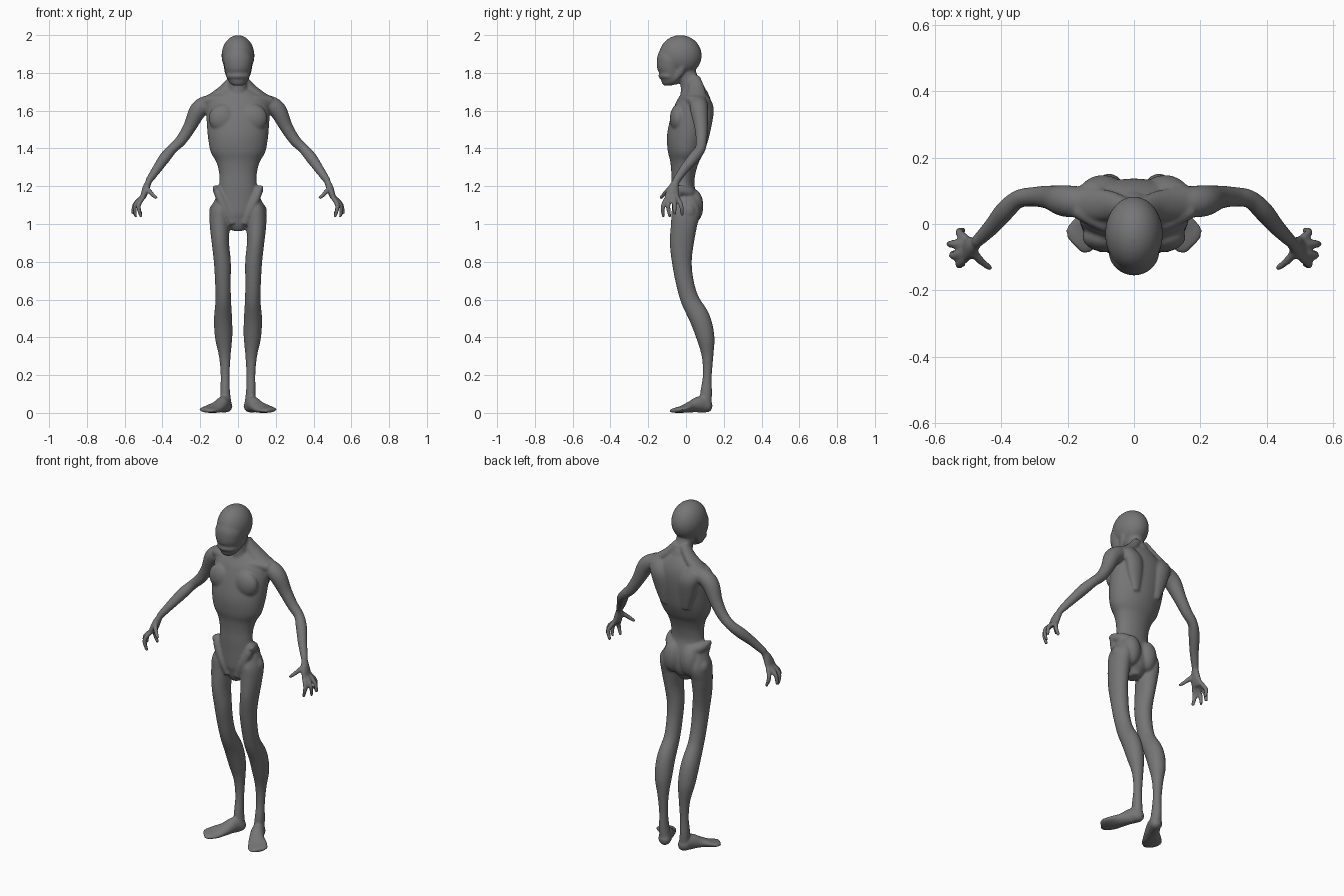
import bpy, bmesh, math
from mathutils import Vector

parts = []


def add_object(name, bm):
    bmesh.ops.recalc_face_normals(bm, faces=bm.faces[:])
    mesh = bpy.data.meshes.new(name)
    bm.to_mesh(mesh)
    bm.free()
    obj = bpy.data.objects.new(name, mesh)
    bpy.context.collection.objects.link(obj)
    parts.append(obj)


def spline(points, steps=5):
    out = []
    for i in range(len(points) - 1):
        p0, p1 = points[max(i - 1, 0)], points[i]
        p2, p3 = points[i + 1], points[min(i + 2, len(points) - 1)]
        for k in range(steps):
            t = k / steps
            out.append([0.5 * (2 * b + (c - a) * t + (2 * a - 5 * b + 4 * c - d) * t * t
                               + (3 * b - a - 3 * c + d) * t ** 3)
                        for a, b, c, d in zip(p0, p1, p2, p3)])
    out.append(list(points[-1]))
    return out


def tube(name, points, sides=24, ref=(1, 0, 0)):
    """Skin elliptical rings (x, y, z, radius_a, radius_b) along a smooth path."""
    pts = spline(points)
    bm = bmesh.new()
    rings = []
    for i, (x, y, z, a, b) in enumerate(pts):
        lo, hi = pts[max(i - 1, 0)], pts[min(i + 1, len(pts) - 1)]
        t = (Vector(hi[:3]) - Vector(lo[:3])).normalized()
        u = Vector(ref)
        u = (u - t * u.dot(t)).normalized()
        v = t.cross(u)
        rings.append([bm.verts.new(Vector((x, y, z)) + u * a * math.cos(w) + v * b * math.sin(w))
                      for w in (2 * math.pi * k / sides for k in range(sides))])
    for r, q in zip(rings, rings[1:]):
        for k in range(sides):
            n = (k + 1) % sides
            bm.faces.new((r[k], r[n], q[n], q[k]))
    bm.faces.new(rings[0])
    bm.faces.new(rings[-1])
    add_object(name, bm)


def ball(name, centre, radii):
    bm = bmesh.new()
    bmesh.ops.create_uvsphere(bm, u_segments=32, v_segments=20, radius=1)
    for v in bm.verts:
        v.co = Vector([c + p * r for c, p, r in zip(centre, v.co, radii)])
    add_object(name, bm)


def both(maker, name, data, *extra, **kw):
    """Make a left and a right copy."""
    for s, side in ((1, "left"), (-1, "right")):
        if isinstance(data[0], tuple):
            d = [(s * p[0],) + p[1:] for p in data]
        else:
            d = (s * data[0],) + data[1:]
        maker(f"{side}_{name}", d, *extra, **kw)


# Torso from (z, half width, front y, back y)
profile = [(1.735, .04, .01, .09), (1.7, .095, -.018, .115), (1.65, .155, -.045, .135),
           (1.6, .168, -.065, .138), (1.53, .165, -.087, .13), (1.45, .158, -.102, .115),
           (1.38, .144, -.098, .09), (1.33, .116, -.085, .067), (1.27, .1, -.078, .05),
           (1.2, .1, -.077, .045), (1.12, .108, -.075, .065), (1.05, .095, -.072, .07),
           (1.0, .06, -.06, .05), (.965, .03, -.04, .035)]
tube("torso", [(0, (f + b) / 2, z, w, (b - f) / 2) for z, w, f, b in profile], 40)
both(tube, "shoulder_blade", [(.07, .1, 1.43, .02, .015), (.08, .105, 1.52, .045, .03),
                              (.095, .11, 1.61, .055, .037), (.125, .09, 1.665, .05, .03)])
both(tube, "trapezius", [(.02, .045, 1.775, .025, .03), (.07, .055, 1.712, .03, .045),
                         (.14, .06, 1.66, .03, .05), (.19, .065, 1.635, .03, .04)])
both(tube, "collarbone", [(.02, -.018, 1.65, .012, .012), (.09, .0, 1.663, .022, .02),
                          (.17, .045, 1.65, .028, .028)], ref=(0, 1, 0))
both(ball, "chest_muscle", (.08, -.04, 1.56), (.075, .045, .075))

# Neck and head
tube("neck", [(0, -.01, 1.86, .05, .05), (0, .012, 1.78, .046, .048),
              (0, .035, 1.71, .056, .065), (0, .045, 1.62, .08, .07)])
ball("skull", (0, -.03, 1.892), (.087, .113, .108))
tube("face", [(0, -.06, 1.94, .05, .06), (0, -.076, 1.88, .076, .075),
              (0, -.083, 1.84, .074, .072), (0, -.08, 1.805, .067, .064),
              (0, -.084, 1.77, .057, .058), (0, -.09, 1.745, .042, .04),
              (0, -.09, 1.733, .025, .022)])
for name, z, push in (("upper_lip", 1.824, 0), ("lower_lip", 1.784, .006)):
    arc = [(-.055, -.095), (-.042, -.124), (0, -.142), (.042, -.124), (.055, -.095)]
    tube(name, [(x, y + push, z, .013, .011) for x, y in arc], 12, (0, 0, 1))
both(tube, "jaw", [(.066, -.01, 1.87, .013, .018), (.055, -.03, 1.805, .016, .02),
                   (.034, -.075, 1.757, .014, .018)], 12)

# Arms and hands
both(tube, "arm", [(.1, .06, 1.65, .035, .04), (.165, .066, 1.635, .045, .047),
                   (.212, .07, 1.6, .046, .047), (.255, .08, 1.515, .035, .036),
                   (.3, .082, 1.445, .03, .03), (.348, .075, 1.397, .027, .028),
                   (.388, .04, 1.35, .03, .03), (.43, -.01, 1.29, .025, .025),
                   (.475, -.055, 1.225, .018, .02)])
both(tube, "palm", [(.468, -.05, 1.235, .014, .016), (.485, -.065, 1.195, .019, .027),
                    (.498, -.073, 1.155, .017, .038), (.508, -.074, 1.13, .012, .035)])
fingers = {
    "thumb": [(.486, -.08, 1.195), (.462, -.11, 1.165), (.43, -.135, 1.135)],
    "index_finger": [(.502, -.1, 1.14), (.527, -.122, 1.095), (.512, -.12, 1.036)],
    "middle_finger": [(.51, -.085, 1.14), (.545, -.095, 1.097), (.542, -.085, 1.036)],
    "ring_finger": [(.51, -.062, 1.14), (.548, -.06, 1.1), (.556, -.06, 1.05)],
    "little_finger": [(.505, -.045, 1.14), (.527, -.025, 1.095), (.511, -.02, 1.044)]}
for name, path in fingers.items():
    both(tube, name, [p + (r, r) for p, r in zip(path, (.013, .0125, .009))], 12, ref=(0, 1, 0))

# Hip bones and buttocks
both(tube, "hip_crest", [(.04, .035, 1.15, .03, .03), (.09, .012, 1.168, .03, .03),
                         (.11, -.036, 1.175, .022, .024), (.073, -.052, 1.09, .024, .024),
                         (.03, -.045, 1.0, .02, .024)], 16, ref=(.6, .3, .7))
both(ball, "hip_tip", (.122, -.035, 1.188), (.013, .028, .018))
both(ball, "hip_joint", (.12, .012, 1.065), (.033, .04, .045))
both(ball, "buttock", (.055, .04, 1.095), (.055, .052, .09))

# Legs and feet
both(tube, "leg", [(.085, .0, 1.14, .03, .055), (.096, .0, 1.07, .05, .076),
                   (.097, -.01, 1.0, .053, .07), (.093, -.022, .9, .046, .064),
                   (.083, -.022, .8, .045, .053), (.08, -.008, .7, .042, .048),
                   (.078, .02, .6, .041, .049), (.079, .073, .5, .048, .055),
                   (.076, .103, .4, .046, .048), (.07, .114, .3, .031, .031),
                   (.068, .113, .2, .024, .024), (.068, .107, .11, .026, .031),
                   (.063, .104, .04, .03, .032)])
both(ball, "kneecap", (.078, -.008, .61), (.028, .024, .035))
both(tube, "foot", [(.055, .137, .028, .012, .016), (.06, .118, .033, .032, .032),
                    (.078, .075, .045, .036, .044), (.105, .025, .032, .042, .03),
                    (.14, -.018, .02, .054, .019), (.165, -.049, .015, .052, .014),
                    (.18, -.064, .013, .034, .01)])

# Fuse the parts into one smooth dark skin
bpy.ops.object.select_all(action='DESELECT')
for p in parts:
    p.select_set(True)
body = parts[0]
bpy.context.view_layer.objects.active = body
bpy.ops.object.join()
body.name = "humanoid_body"
skin = bpy.data.materials.new("dark_grey_skin")
skin.diffuse_color = (.18, .18, .18, 1)
body.data.materials.append(skin)
remesh = body.modifiers.new("fuse", 'REMESH')
remesh.mode = 'VOXEL'
remesh.voxel_size = .006
remesh.use_smooth_shade = True
smooth = body.modifiers.new("soften", 'SMOOTH')
smooth.factor = .5
smooth.iterations = 8
